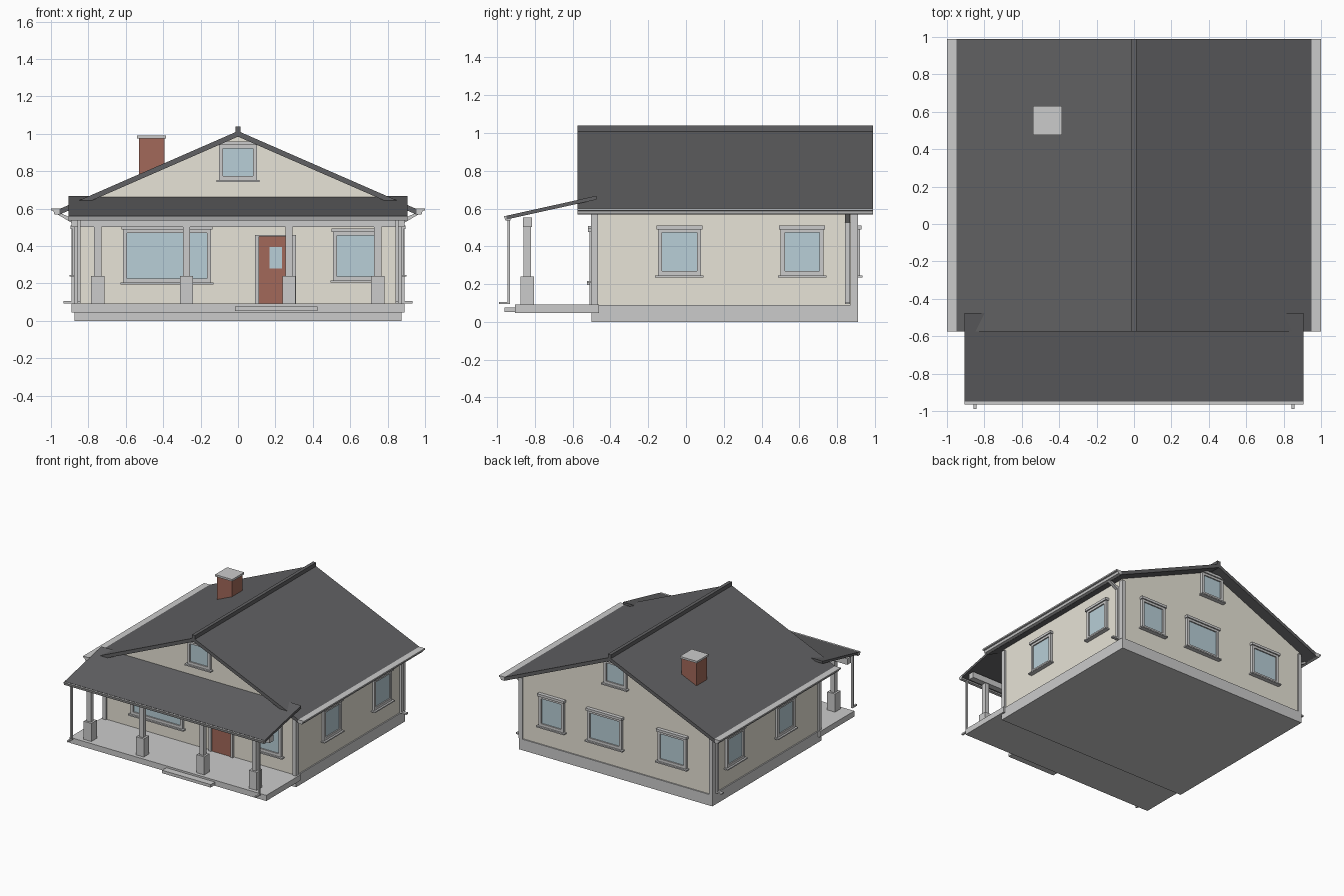
import bpy, bmesh, math
from mathutils import Matrix, Vector

if "Cube" in bpy.data.objects:
    bpy.data.objects.remove(bpy.data.objects["Cube"])


def material(name, r, g, b):
    m = bpy.data.materials.new(name)
    m.diffuse_color = (r, g, b, 1)
    m.use_nodes = True
    m.node_tree.nodes["Principled BSDF"].inputs["Base Color"].default_value = m.diffuse_color
    return m


CREAM = material("cream_siding", 0.80, 0.77, 0.68)
ROOF = material("roof_shingle", 0.12, 0.12, 0.125)
GLASS = material("window_glass", 0.48, 0.62, 0.68)
BRICK = material("red_brick", 0.36, 0.14, 0.10)


def finish(name, bm, mat=None, matrix=None):
    bmesh.ops.recalc_face_normals(bm, faces=bm.faces)
    mesh = bpy.data.meshes.new(name)
    bm.to_mesh(mesh)
    bm.free()
    if matrix is not None:
        mesh.transform(matrix)
    if mat:
        mesh.materials.append(mat)
    ob = bpy.data.objects.new(name, mesh)
    bpy.context.collection.objects.link(ob)
    return ob


def boxes(name, spans, mat=None, matrix=None):
    """One object from boxes given as (x0, x1, y0, y1, z0, z1)."""
    bm = bmesh.new()
    for x0, x1, y0, y1, z0, z1 in spans:
        m = Matrix.Translation(((x0 + x1) / 2, (y0 + y1) / 2, (z0 + z1) / 2))
        bmesh.ops.create_cube(bm, size=1, matrix=m @ Matrix.Diagonal((x1 - x0, y1 - y0, z1 - z0, 1)))
    return finish(name, bm, mat, matrix)


def prism(name, profile, axis, a, b, mat=None):
    """Extrude a profile of (x, z) along y, or of (y, z) along x."""
    bm = bmesh.new()
    put = (lambda p, t: (p[0], t, p[1])) if axis == 'y' else (lambda p, t: (t, p[0], p[1]))
    face = bm.faces.new([bm.verts.new(put(p, a)) for p in profile])
    new = bmesh.ops.extrude_face_region(bm, geom=[face])["geom"]
    shift = Vector((0, b - a, 0) if axis == 'y' else (b - a, 0, 0))
    bmesh.ops.translate(bm, vec=shift, verts=[v for v in new if isinstance(v, bmesh.types.BMVert)])
    return finish(name, bm, mat)


def mirror(ob):
    m = ob.modifiers.new("mirror", 'MIRROR')
    m.use_axis = (True, False, False)
    return ob


def opening(name, wall, turn, u, half, z0, z1, sill=True, mat=GLASS, trim=0.022):
    """Trimmed window on a wall; half and z0..z1 measure the pane."""
    rot = Matrix.Rotation(math.radians(turn), 4, 'Z') @ Matrix.Translation((u, -wall, 0))
    o = half + trim
    parts = [(-o, -half, -0.02, 0.01, z0, z1), (half, o, -0.02, 0.01, z0, z1)]
    if sill:
        parts += [(-o, o, -0.02, 0.01, z0 - 0.022, z0),
                  (-o, o, -0.02, 0.01, z1, z1 + 0.018),
                  (-o - 0.008, o + 0.008, -0.03, 0.01, z1 + 0.018, z1 + 0.038),
                  (-o - 0.014, o + 0.014, -0.035, 0.01, z0 - 0.032, z0 - 0.022)]
    else:
        parts += [(-o, o, -0.02, 0.01, z1, z1 + 0.008)]
    boxes(name + "_trim", parts, None, rot)
    boxes(name + "_pane", [(-half, half, -0.01, 0.01, z0, z1)], mat, rot)


# Foundation, porch slab and entry step
boxes("foundation", [(-0.875, 0.875, -0.5, 0.91, 0, 0.09)])
boxes("porch_floor", [(-0.89, 0.89, -0.905, -0.46, 0.046, 0.092)])
boxes("entry_step", [(-0.015, 0.425, -0.96, -0.90, 0.053, 0.077)])

# Walls with gable ends, split by a seam at eave height
prism("walls", [(-0.865, 0.09), (0.865, 0.09), (0.865, 0.58), (-0.865, 0.58)], 'y', -0.49, 0.9, CREAM)
prism("gables", [(-0.865, 0.58), (0.865, 0.58), (0.865, 0.61), (0, 0.988), (-0.865, 0.61)],
      'y', -0.49, 0.9, CREAM)

# Corner boards
mirror(boxes("corner_boards", [(0.845, 0.877, -0.502, -0.465, 0.09, 0.59),
                               (0.845, 0.877, 0.87, 0.91, 0.09, 0.59)]))

# Main roof, ridge cap and eave gutters
prism("main_roof", [(-0.955, 0.598), (0, 1.015), (0.955, 0.598), (0.955, 0.568), (0, 0.985), (-0.955, 0.568)],
      'y', -0.575, 0.99, ROOF)
boxes("ridge_cap", [(-0.014, 0.014, -0.575, 0.99, 1.0, 1.04)], ROOF)
mirror(prism("eave_gutter", [(0.95, 0.57), (0.982, 0.57), (0.987, 0.588), (1.0, 0.59), (1.0, 0.601), (0.945, 0.601)],
             'y', -0.575, 0.99))

# Porch roof, gutter and beam
prism("porch_roof", [(-0.95, 0.562), (-0.475, 0.667), (-0.475, 0.647), (-0.95, 0.542)], 'x', -0.905, 0.905, ROOF)
prism("porch_gutter", [(-0.93, 0.536), (-0.955, 0.536), (-0.965, 0.56), (-0.93, 0.56)], 'x', -0.905, 0.905)
boxes("porch_beam", [(-0.89, 0.89, -0.864, -0.815, 0.503, 0.552)])

# Porch posts on pedestals
for i, x in enumerate((-0.75, -0.275, 0.272, 0.747)):
    boxes("porch_post_%d" % (i + 1), [(x - 0.019, x + 0.019, -0.859, -0.821, 0.24, 0.505),
                                      (x - 0.035, x + 0.035, -0.875, -0.805, 0.09, 0.24)])

# Downspouts: porch front and back corners
mirror(boxes("porch_downspout", [(0.843, 0.857, -0.946, -0.932, 0.097, 0.54),
                                 (0.843, 0.857, -0.99, -0.932, 0.094, 0.106)]))
mirror(boxes("back_downspout", [(0.872, 0.89, 0.842, 0.868, 0.097, 0.54),
                                (0.872, 0.932, 0.842, 0.868, 0.094, 0.106)]))
mirror(prism("back_downspout_elbow", [(0.872, 0.54), (0.955, 0.58), (0.975, 0.575), (0.89, 0.525)],
             'y', 0.842, 0.868))

# Front windows and gable windows
opening("front_left_window", 0.49, 0, -0.38, 0.213, 0.227, 0.47)
opening("front_right_window", 0.49, 0, 0.628, 0.098, 0.237, 0.457)
opening("front_gable_window", 0.49, 0, 0, 0.08, 0.775, 0.922)
opening("back_gable_window", 0.9, 180, 0, 0.08, 0.775, 0.922)

# Side windows
for side, turn, flip in (("right", 90, 1), ("left", -90, -1)):
    for where, y in (("front", -0.035), ("rear", 0.615)):
        opening("%s_%s_window" % (side, where), 0.865, turn, y * flip, 0.092, 0.268, 0.472)

# Back windows (turned 180 degrees, so x flips)
for where, x, half in (("right", 0.578, 0.09), ("middle", 0.095, 0.133), ("left", -0.515, 0.107)):
    opening("back_%s_window" % where, 0.9, 180, -x, half, 0.268, 0.472)

# Front door with frame and small light
opening("front_door", 0.49, 0, 0.2, 0.087, 0.092, 0.45, sill=False, mat=BRICK)
boxes("door_light", [(0.168, 0.234, -0.505, -0.49, 0.28, 0.395)], GLASS)

# Chimney and cap
boxes("chimney", [(-0.53, -0.394, 0.485, 0.621, 0.62, 0.978)], BRICK)
boxes("chimney_cap", [(-0.54, -0.385, 0.475, 0.63, 0.974, 0.99)])
